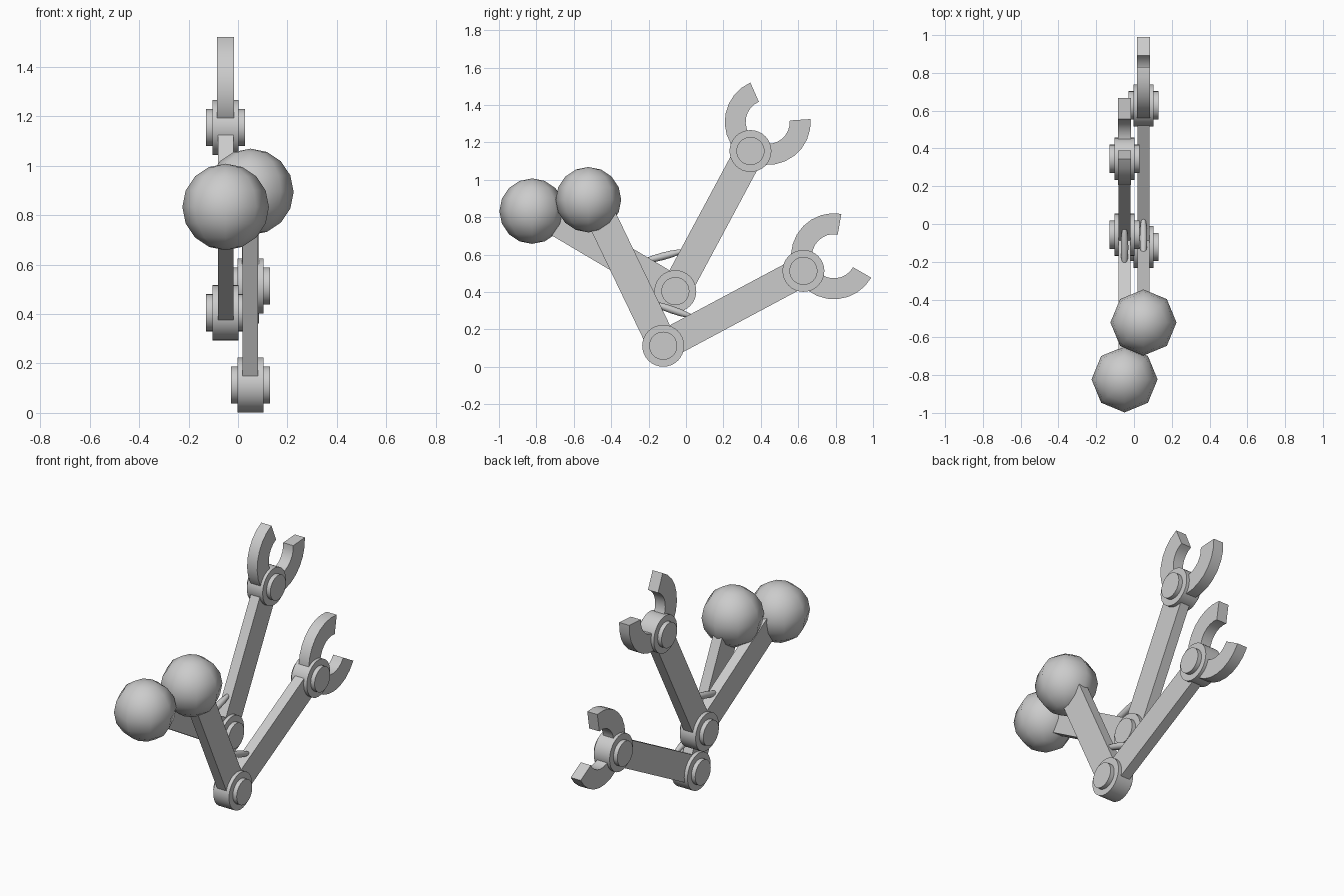
import bpy, bmesh
from math import sin, cos, radians, pi
from mathutils import Vector

if "Cube" in bpy.data.objects:
    bpy.data.objects.remove(bpy.data.objects["Cube"])


def finish(name, bm, angle=30):
    bmesh.ops.recalc_face_normals(bm, faces=bm.faces)
    me = bpy.data.meshes.new(name)
    bm.to_mesh(me)
    bm.free()
    ob = bpy.data.objects.new(name, me)
    bpy.context.collection.objects.link(ob)
    bpy.ops.object.select_all(action='DESELECT')
    ob.select_set(True)
    bpy.context.view_layer.objects.active = ob
    if angle:
        bpy.ops.object.shade_smooth_by_angle(angle=radians(angle))
    return ob


def prism(bm, pts, x, half):
    """Extrude a closed (y, z) profile along x, centred on x."""
    f = bm.faces.new([bm.verts.new((x - half, p[0], p[1])) for p in pts])
    ext = bmesh.ops.extrude_face_region(bm, geom=[f])['geom']
    verts = [v for v in ext if isinstance(v, bmesh.types.BMVert)]
    bmesh.ops.translate(bm, verts=verts, vec=(2 * half, 0, 0))


def polar(c, r, a):
    return Vector((c[0] + r * cos(radians(a)), c[1] + r * sin(radians(a))))


def bar(name, x, start, length, a):
    along, side = polar((0, 0), length, a), polar((0, 0), 0.08, a + 90)
    bm = bmesh.new()
    prism(bm, [start - side, start + along - side, start + along + side, start + side], x, 0.031)
    finish(name, bm, 0)


def joint(name, x, c):
    # wide drum with a smaller pin through it
    bm = bmesh.new()
    for r, half in ((0.112, 0.053), (0.075, 0.079)):
        prism(bm, [polar(c, r, i * 360 / 32) for i in range(32)], x, half)
    finish(name, bm)


def arm(side, x, elbow, a):
    elbow = Vector(elbow)
    wrist = polar(elbow, 0.85, a)
    bar(side + "_upper_arm", x, elbow, 0.85, a + 87.6)
    bar(side + "_forearm", x, elbow, 0.85, a)
    joint(side + "_elbow_joint", x, elbow)
    joint(side + "_wrist_joint", x, wrist)

    # open-ring gripper
    c = polar(wrist, 0.181, a - 2.5)
    n = 18
    angs = [a + 52 + 250 * i / n for i in range(n + 1)]
    bm = bmesh.new()
    prism(bm, [polar(c, 0.23, t) for t in angs] + [polar(c, 0.118, t) for t in reversed(angs)], x, 0.034)
    finish(side + "_gripper", bm)

    # low-sided shoulder ball
    s = polar(elbow, 0.877, a + 89)
    bm = bmesh.new()
    bmesh.ops.create_uvsphere(bm, u_segments=8, v_segments=8, radius=0.175)
    bmesh.ops.translate(bm, verts=bm.verts, vec=(x, s.x, s.y))
    finish(side + "_shoulder_ball", bm, 180)

    # slim tendon bridging the inside of the elbow
    bm = bmesh.new()
    bmesh.ops.create_uvsphere(bm, u_segments=12, v_segments=8, radius=1)
    ob = finish(side + "_tendon", bm, 180)
    mid = elbow + polar((0, 0), 0.198, a + 48)
    ob.location = (x, mid.x, mid.y)
    ob.scale = (0.02, 0.02, 0.125)
    ob.rotation_euler = (radians(a - 47) - pi / 2, 0, 0)


arm("right", 0.05, (-0.122, 0.113), 28.1)
arm("left", -0.05, (-0.057, 0.405), 61.8)
